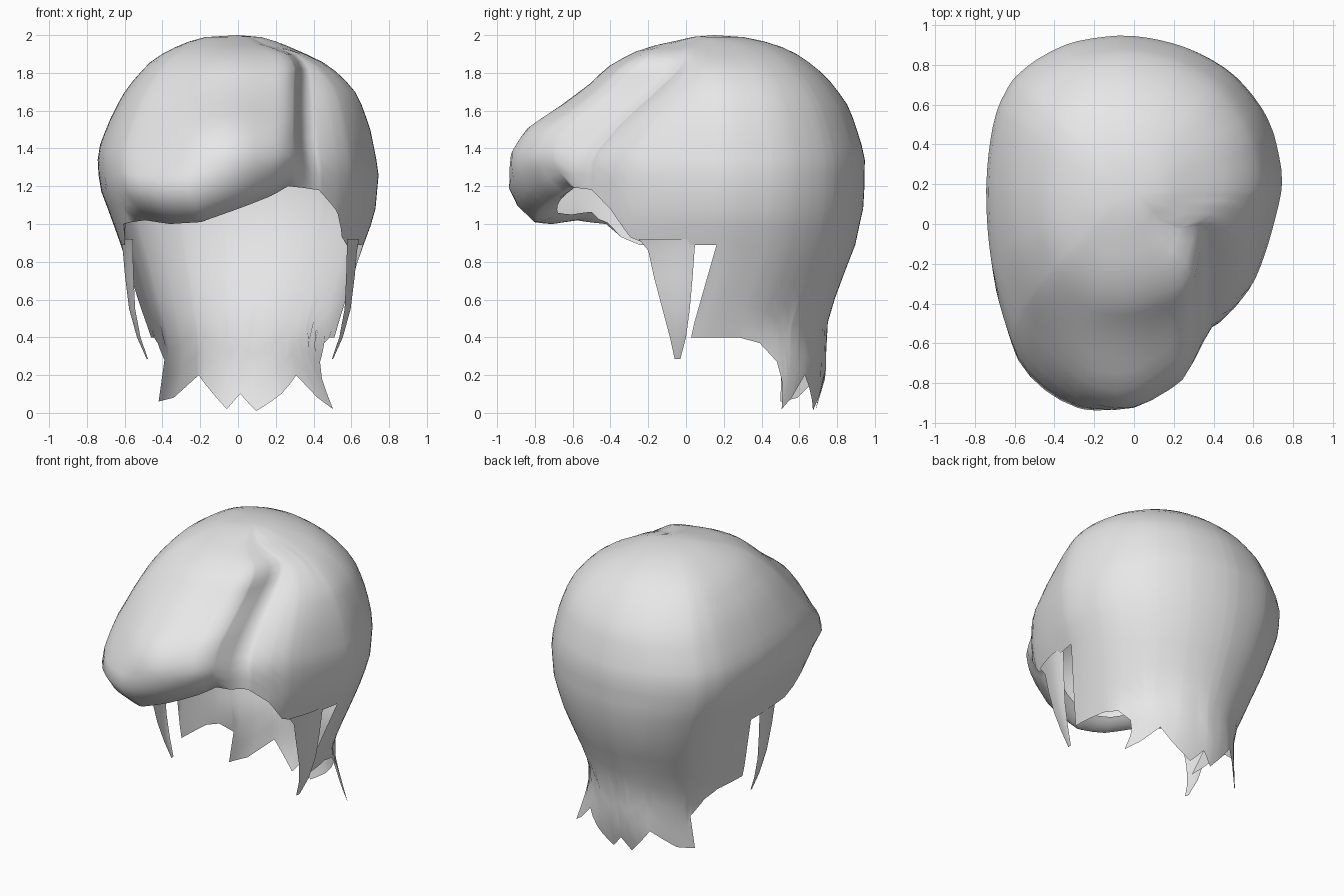
import bpy, bmesh, math
from mathutils import Vector

if "Cube" in bpy.data.objects:
    bpy.data.objects.remove(bpy.data.objects["Cube"])


def lerp(table, v):
    """Piecewise linear lookup in a sorted list of (key, value)."""
    if v <= table[0][0]:
        return table[0][1]
    for (a, p), (b, q) in zip(table, table[1:]):
        if v <= b:
            return p + (q - p) * (v - a) / (b - a)
    return table[-1][1]


def smooth(a, b, v):
    t = min(1, max(0, (v - a) / (b - a)))
    return t * t * (3 - 2 * t)


CY = 0.15
# widest horizontal outline, with the step where the fringe meets the side hair
OUTLINE = [(.74, .2), (.72, .37), (.67, .53), (.57, .68), (.44, .8), (.24, .9), (0, .95),
           (-.2, .94), (-.36, .9), (-.52, .81), (-.63, .7), (-.71, .5), (-.745, .15), (-.71, -.3),
           (-.61, -.67), (-.52, -.8), (-.38, -.9), (-.25, -.945), (-.1, -.945), (.04, -.91),
           (.2, -.82), (.3, -.74), (.355, -.64), (.365, -.55), (.43, -.51), (.57, -.35),
           (.64, -.2), (.7, 0)]


def rounded(pts, steps=6):
    """Closed Catmull-Rom curve through the points."""
    v = [Vector(p) for p in pts]
    n = len(v)
    for i in range(n):
        a, b, c, d = (v[(i + k) % n] for k in (-1, 0, 1, 2))
        for s in range(steps):
            t = s / steps
            yield .5 * (2 * b + (c - a) * t + (2 * a - 5 * b + 4 * c - d) * t ** 2
                        + (3 * b - a - 3 * c + d) * t ** 3)


polar = sorted((math.degrees(math.atan2(p.y - CY, p.x)) % 360, math.hypot(p.x, p.y - CY))
               for p in rounded(OUTLINE))
polar = [(polar[-1][0] - 360, polar[-1][1])] + polar + [(polar[0][0] + 360, polar[0][1])]


# extents by depth below the crown (keyed on the root for round tops)
def extents(rows):
    return [(math.sqrt(2 - z), v) for z, v in rows]


LEFT = extents([(2, 0), (1.99, .17), (1.95, .3), (1.87, .45), (1.7, .6), (1.57, .67), (1.38, .745),
                (1.2, .735), (1, .66), (.8, .59), (.6, .53), (.4, .46), (.2, .46), (0, .53)])
RIGHT = extents([(2, 0), (1.99, .12), (1.95, .24), (1.87, .43), (1.79, .54), (1.68, .635), (1.5, .7),
                 (1.27, .745), (1.05, .725), (.85, .65), (.6, .57), (.4, .51), (.2, .58), (0, .74)])
BACK = extents([(2, 0.15), (1.99, .3), (1.92, .55), (1.78, .74), (1.62, .86), (1.36, .945), (1.1, .94),
                (.87, .89), (.65, .8), (.45, .74), (.2, .74), (0, .68)])
# front reach: fringe middle, fringe left (lower, straighter slope), right side hair
FRONT = extents([(2, 0.15), (1.97, -.05), (1.93, -.23), (1.84, -.41), (1.74, -.52), (1.65, -.64),
                 (1.5, -.87), (1.38, -.945), (0, -.945)])
FRONT_L = extents([(2, 0.15), (1.97, -.05), (1.93, -.18), (1.84, -.33), (1.74, -.44), (1.65, -.52),
                   (1.5, -.64), (1.35, -.78), (1.22, -.92), (1.15, -.945), (0, -.945)])
FRONT_R = extents([(2, 0.15), (1.97, -.02), (1.93, -.13), (1.87, -.1), (1.8, -.18), (1.68, -.4),
                   (1.5, -.72), (1.35, -.92), (0, -.945)])

# height of the cut edge around the head, by angle in degrees
EDGE = [(0, .89), (1, .89), (2, .4), (23, .4), (33, .37), (42, .27), (47, .12), (49, .02), (54, .08),
        (60, .2), (71, .1), (83, .01), (89, .1), (96, .02), (114, .2), (127, .08), (137, .06),
        (139, .28), (148, .37), (157, .4), (178, .4), (179, .89), (209, .89), (215, .93),
        (220, 1.0), (233, 1.02), (245, 1.0), (257, 1.01), (270, 1.08), (282, 1.15), (289, 1.2),
        (303, 1.18), (313, 1.08), (323, .93), (331, .89), (360, .89)]


def shell_point(a, z):
    r = lerp(polar, a)
    ox, oy = r * math.cos(math.radians(a)), r * math.sin(math.radians(a))
    k = math.sqrt(max(0, 2 - z))
    sr = lerp(RIGHT, k) / .74
    x = ox * (sr if ox > 0 else lerp(LEFT, k) / .745)
    cy = CY * smooth(.35, .9, z)
    if a <= 180:
        y = cy + oy * (lerp(BACK, k) - cy) / .8
    else:
        wl, wr = smooth(272, 236, a), smooth(286, 302, a)
        f = lerp(FRONT, k) * (1 - wl - wr) + lerp(FRONT_L, k) * wl + lerp(FRONT_R, k) * wr
        y = cy + oy * (CY - f) / 1.095
        # keep the parting upright instead of drawing in with the crown
        amp = max(0, .345 - .36 * sr) * smooth(1.97, 1.86, z) * smooth(1.3, 1.5, z)
        x += min(amp, .11) * math.exp(-((ox - .36) / .25) ** 2) * smooth(0, -.2, oy)
    p = Vector((x, y, z))
    # groove running back from the fringe corner
    g = math.exp(-((x - .35) / .07) ** 2) * smooth(.5, .1, y) * smooth(1.15, 1.4, z)
    return p + (Vector((0, .1, 1.2)) - p).normalized() * .025 * g


def finish(name, bm):
    bmesh.ops.remove_doubles(bm, verts=bm.verts, dist=.0005)
    bmesh.ops.recalc_face_normals(bm, faces=bm.faces)
    me = bpy.data.meshes.new(name)
    bm.to_mesh(me)
    bm.free()
    ob = bpy.data.objects.new(name, me)
    bpy.context.collection.objects.link(ob)
    me.materials.append(mat)
    for o in bpy.context.selected_objects:
        o.select_set(False)
    ob.select_set(True)
    bpy.context.view_layer.objects.active = ob
    bpy.ops.object.shade_smooth_by_angle(angle=math.radians(60))


def grid_faces(bm, grid, closed):
    n = len(grid)
    for i in range(n if closed else n - 1):
        c, d = grid[i], grid[(i + 1) % n]
        for j in range(len(c) - 1):
            pts = []
            for v in (c[j], d[j], d[j + 1], c[j + 1]):
                if all((v.co - w.co).length > .0005 for w in pts):
                    pts.append(v)
            if len(pts) > 2:
                bm.faces.new(pts)


mat = bpy.data.materials.new("light grey")
mat.diffuse_color = (.8, .8, .8, 1)
mat.use_nodes = True
mat.node_tree.nodes["Principled BSDF"].inputs["Base Color"].default_value = mat.diffuse_color

# main hair shell: crown, sides, back with ragged nape, fringe rolled under
angles = sorted({a for a, _ in EDGE if a < 360} | set(range(5, 360, 5)))
TOP, LOW = 18, 6
bm = bmesh.new()
grid = []
for a in angles:
    zb = lerp(EDGE, a)
    z1 = max(zb, .89)
    w = smooth(215, 238, a) * smooth(302, 288, a)
    col = []
    for j in range(TOP + 1):
        z = 2 - (2 - z1) * (j / TOP) ** 1.6
        p = shell_point(a, z)
        u = max(0, 1 - (z - z1) / .22) * w
        s = 1 - .13 * u * u
        col.append(Vector((p.x * s, CY + (p.y - CY) * s, z)))
    end = col[-1].copy()
    for j in range(1, LOW + 1):
        t = j / LOW
        if zb < .89:
            col.append(shell_point(a, z1 + (zb - z1) * t))
        else:
            s = 1 - .13 * t * w
            col.append(Vector((end.x * s, CY + (end.y - CY) * s, end.z + .05 * t * t * w)))
    grid.append([bm.verts.new(p) for p in col])
grid_faces(bm, grid, True)
finish("hair_shell", bm)

# pointed lock hanging in front of each ear: (z, front y, back y, outer x)
LOCK = [(.92, -.25, .05, .66), (.86, -.2, .045, .645), (.72, -.17, .035, .63),
        (.55, -.125, .02, .605), (.4, -.085, .0, .56), (.285, -.06, -.03, .505)]
for side, name in ((1, "right_lock"), (-1, "left_lock")):
    bm = bmesh.new()
    grid = []
    for i in range(5):
        t = i / 4
        row = []
        for z, f, b, x in LOCK:
            inset = (.07 * (1 - t) ** 1.5 + .02 * t ** 4) * (b - f) / .25
            row.append(bm.verts.new((side * (x - inset) + (.02 if side < 0 else 0), f + (b - f) * t, z)))
        grid.append(row)
    grid_faces(bm, grid, False)
    finish(name, bm)
